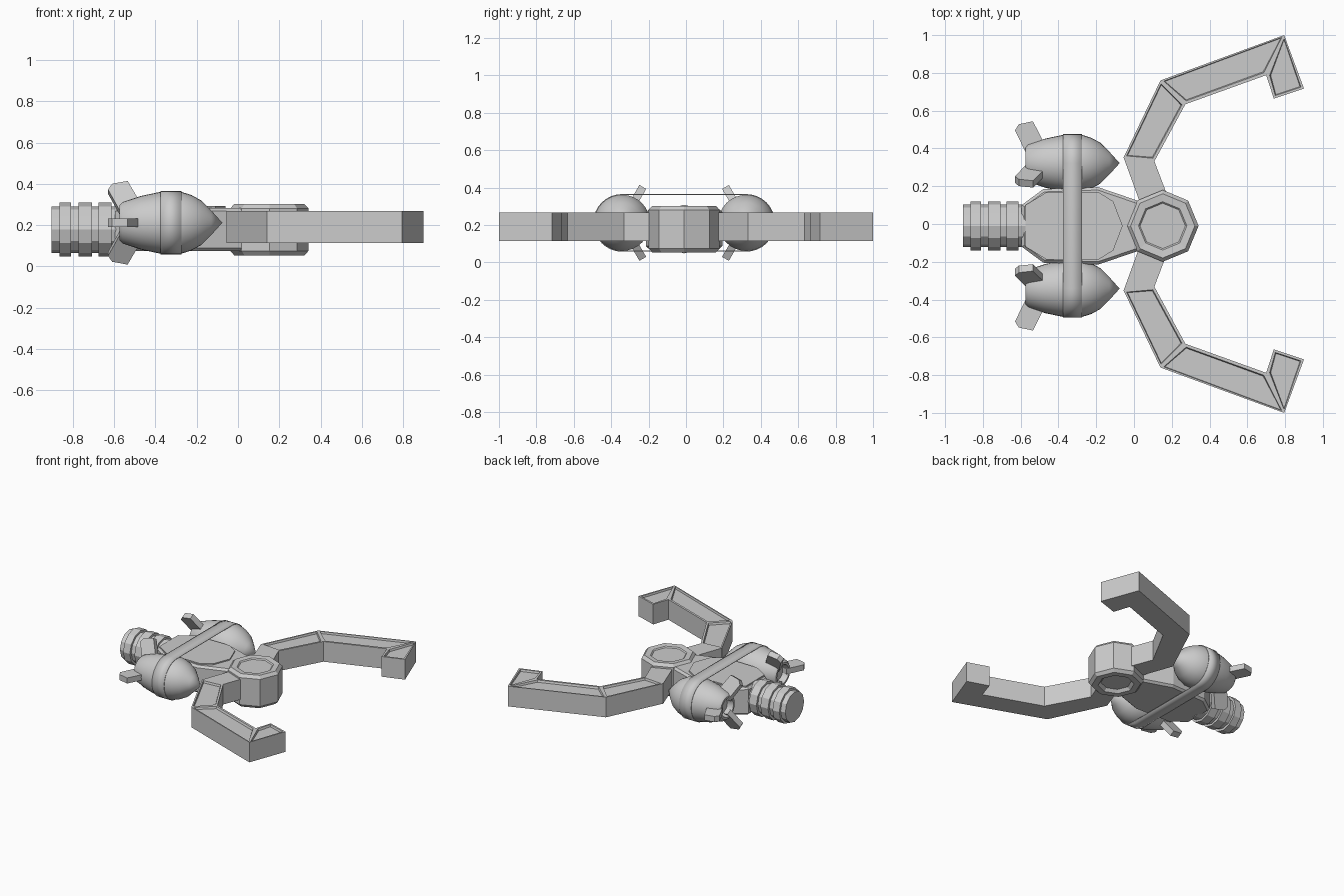
import bpy, bmesh
from math import sin, cos, pi, radians
from mathutils import Matrix, Vector

if "Cube" in bpy.data.objects:
    bpy.data.objects.remove(bpy.data.objects["Cube"])

CY = -0.01  # centre line of body parts


def finish(bm, name, smooth=False):
    bmesh.ops.remove_doubles(bm, verts=bm.verts, dist=1e-5)
    bmesh.ops.recalc_face_normals(bm, faces=bm.faces)
    me = bpy.data.meshes.new(name)
    bm.to_mesh(me)
    bm.free()
    ob = bpy.data.objects.new(name, me)
    bpy.context.collection.objects.link(ob)
    if smooth:
        bpy.ops.object.select_all(action='DESELECT')
        ob.select_set(True)
        bpy.context.view_layer.objects.active = ob
        bpy.ops.object.shade_smooth_by_angle(angle=radians(32))
    return ob


def lathe(name, profile, n, centre, axis='Z', smooth=False):
    """Spin (position along axis, radius) points round the axis."""
    bm = bmesh.new()
    rings = []
    for h, r in profile:
        ring = []
        for i in range(n):
            a = 2 * pi * i / n
            p = (r * cos(a), r * sin(a), h) if axis == 'Z' else (h, r * cos(a), r * sin(a))
            ring.append(bm.verts.new(Vector(p) + Vector(centre)))
        rings.append(ring)
    for a, b in zip(rings, rings[1:]):
        for i in range(n):
            j = (i + 1) % n
            bm.faces.new((a[i], a[j], b[j], b[i]))
    for ring, (h, r) in ((rings[0], profile[0]), (rings[-1], profile[-1])):
        if r > 0:
            bm.faces.new(ring)
    return finish(bm, name, smooth)


def prism(name, pts, z0, z1, chamfer=0.0):
    bm = bmesh.new()
    lo = bm.faces.new([bm.verts.new((x, y, z0)) for x, y in pts])
    hi = bm.faces.new([bm.verts.new((x, y, z1)) for x, y in pts])
    n = len(pts)
    a, b = list(lo.verts), list(hi.verts)
    for i in range(n):
        j = (i + 1) % n
        bm.faces.new((a[i], a[j], b[j], b[i]))
    bmesh.ops.recalc_face_normals(bm, faces=bm.faces)
    if chamfer:
        edges = list(set(lo.edges) | set(hi.edges))
        bmesh.ops.bevel(bm, geom=edges, offset=chamfer, segments=1, affect='EDGES')
    return finish(bm, name)


def mirrored(half):
    return [(x, CY + y) for x, y in half] + [(x, CY - y) for x, y in reversed(half) if y > 0]


# octagonal head with shallow recesses on top and bottom
lathe("head", [(0.075, 0.105), (0.053, 0.125), (0.053, 0.17), (0.075, 0.19), (0.28, 0.19),
               (0.302, 0.17), (0.298, 0.128), (0.29, 0.12)], 8, (0.152, CY, 0), 'Z')

# body tapering into the head, with raised top panel
prism("body", mirrored([(-0.595, 0.11), (-0.48, 0.195), (-0.19, 0.205), (0.03, 0.13)]),
      0.073, 0.283, 0.015)
prism("top_panel", mirrored([(-0.575, 0.11), (-0.465, 0.177), (-0.19, 0.18), (-0.11, 0.13),
                             (-0.06, 0.0)]), 0.27, 0.292)

# ribbed tail nozzle
tail = [(-0.905, 0.113)]
for x0, x1 in ((-0.866, -0.81), (-0.772, -0.708), (-0.675, -0.612)):
    tail += [(x0, 0.113), (x0, 0.13), (x1, 0.13), (x1, 0.113)]
lathe("tail", tail + [(-0.56, 0.113)], 12, (0, CY, 0.178), 'X')

# side pods with three fins each
pod = [(-0.53, 0.06), (-0.575, 0.07), (-0.575, 0.085), (-0.56, 0.1), (-0.47, 0.13), (-0.375, 0.15),
       (-0.275, 0.15), (-0.225, 0.134), (-0.178, 0.108), (-0.13, 0.06), (-0.076, 0.0)]
fin = [(-0.63, 0.174), (-0.61, 0.206), (-0.535, 0.222), (-0.478, 0.11), (-0.49, 0.06), (-0.57, 0.05)]
PY, PZ = 0.332, 0.211
for s, side in ((1, "left"), (-1, "right")):
    lathe(side + "_pod", pod, 32, (0, CY + s * PY, PZ), 'X', True)
    for k in range(3):
        ob = prism(f"{side}_fin_{k + 1}", fin, -0.021, 0.021)
        turn = 2 * pi * k / 3 + (0 if s > 0 else pi)
        ob.data.transform(Matrix.Translation((0, CY + s * PY, PZ)) @ Matrix.Rotation(turn, 4, 'X'))

# thin strap looped round both pods
bm = bmesh.new()
loop = []
for i in range(34):
    s, k = (1, i) if i < 17 else (-1, i - 17)
    a = -pi / 2 + pi * k / 16 + (0 if s > 0 else pi)
    loop.append((CY + s * PY + cos(a) * 0.154, PZ + sin(a) * 0.154))
rows = [[bm.verts.new((x, y, z)) for y, z in loop] for x in (-0.375, -0.275)]
for i in range(34):
    j = (i + 1) % 34
    bm.faces.new((rows[0][i], rows[0][j], rows[1][j], rows[1][i]))
strap = finish(bm, "strap", True)
mod = strap.modifiers.new("thickness", 'SOLIDIFY')
mod.thickness = 0.005

# claw arms: strip of quads with recessed top panels
outer = [(0.04, 0.09), (-0.055, 0.352), (0.14, 0.76), (0.795, 1.0), (0.90, 0.717)]
inner = [(0.20, 0.09), (0.108, 0.332), (0.272, 0.634), (0.70, 0.788), (0.74, 0.664)]
for s, side in ((1, "left"), (-1, "right")):
    bm = bmesh.new()
    z0, z1 = 0.114, 0.267
    grid = [[bm.verts.new((x, s * y, z)) for x, y in line]
            for line, z in ((outer, z1), (inner, z1), (inner, z0), (outer, z0))]
    tops = []
    for r in range(4):
        a, b = grid[r], grid[(r + 1) % 4]
        for i in range(4):
            f = bm.faces.new((a[i], a[i + 1], b[i + 1], b[i]))
            if r == 0 and i > 0:
                tops.append(f)
    for i in (0, 4):
        bm.faces.new([g[i] for g in grid])
    bmesh.ops.recalc_face_normals(bm, faces=bm.faces)
    bmesh.ops.inset_individual(bm, faces=tops, thickness=0.018, depth=0)
    bmesh.ops.inset_individual(bm, faces=tops, thickness=0.006, depth=-0.015)
    finish(bm, side + "_claw_arm")
